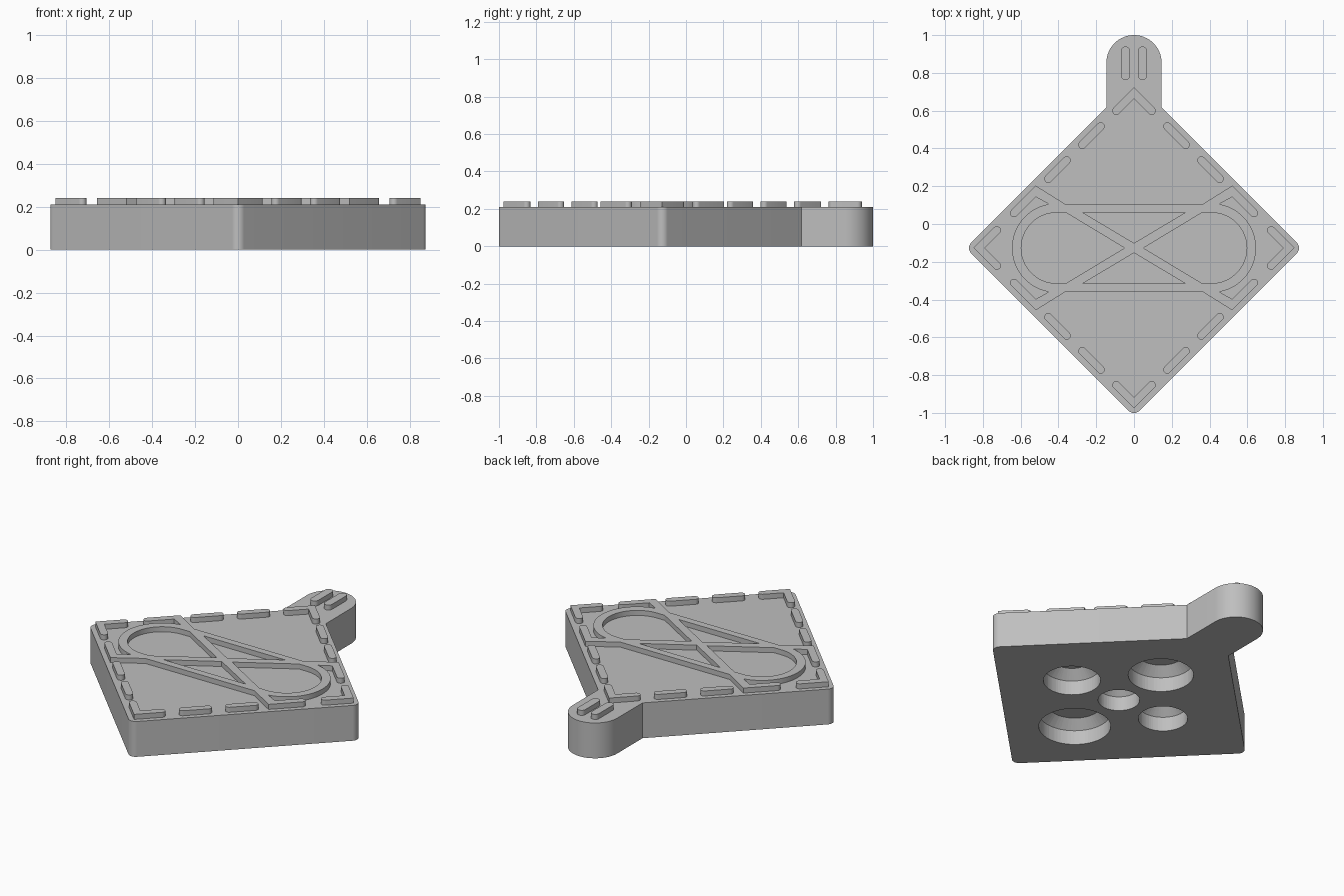
import bpy, bmesh
from math import sin, cos, radians, sqrt

if "Cube" in bpy.data.objects:
    bpy.data.objects.remove(bpy.data.objects["Cube"], do_unlink=True)

CY = -0.127            # centre of the diamond
HALF = 0.89            # half diagonal before rounding
BODY_TOP, RELIEF_TOP = 0.21, 0.24

grey = bpy.data.materials.new("plain_grey")
grey.use_nodes = True
grey.diffuse_color = (0.52, 0.52, 0.52, 1)
grey.node_tree.nodes["Principled BSDF"].inputs["Base Color"].default_value = (0.52, 0.52, 0.52, 1)


def arc(x, y, r, start, end, steps=12):
    angles = [radians(start + (end - start) * i / steps) for i in range(steps + 1)]
    return [(x + r * cos(a), y + r * sin(a)) for a in angles]


def mirror(points, sx=1, sy=1):
    return [(x * sx, y * sy) for x, y in points]


def turn(points, degrees):
    c, s = cos(radians(degrees)), sin(radians(degrees))
    return [(x * c - y * s, x * s + y * c) for x, y in points]


def evaluated_mesh(obj):
    graph = bpy.context.evaluated_depsgraph_get()
    return bpy.data.meshes.new_from_object(obj.evaluated_get(graph))


def add_object(name, data):
    obj = bpy.data.objects.new(name, data)
    bpy.context.collection.objects.link(obj)
    return obj


def smooth(obj):
    bpy.ops.object.select_all(action='DESELECT')
    obj.select_set(True)
    bpy.context.view_layer.objects.active = obj
    bpy.ops.object.shade_smooth_by_angle(angle=radians(30))


def plate(name, loops, bottom, top):
    """Extrude closed outlines; inner outlines become openings."""
    curve = bpy.data.curves.new(name, 'CURVE')
    curve.dimensions, curve.fill_mode = '2D', 'BOTH'
    curve.extrude = (top - bottom) / 2
    for loop in loops:
        spline = curve.splines.new('POLY')
        spline.points.add(len(loop) - 1)
        for point, (x, y) in zip(spline.points, loop):
            point.co = (x, y + CY, 0, 1)
        spline.use_cyclic_u = True
    temp = add_object("temp", curve)
    bpy.context.view_layer.update()
    mesh = evaluated_mesh(temp)
    bpy.data.objects.remove(temp, do_unlink=True)
    bm = bmesh.new()
    bm.from_mesh(mesh)
    bmesh.ops.translate(bm, verts=bm.verts, vec=(0, 0, (top + bottom) / 2))
    bmesh.ops.remove_doubles(bm, verts=bm.verts, dist=1e-5)
    bmesh.ops.dissolve_degenerate(bm, edges=bm.edges, dist=1e-6)
    bmesh.ops.recalc_face_normals(bm, faces=bm.faces)
    bm.to_mesh(mesh)
    bm.free()
    mesh.materials.clear()
    mesh.materials.append(grey)
    obj = add_object(name, mesh)
    smooth(obj)
    return obj


# Diamond body with rounded corners and a round-ended tab
R, W = 0.04, 0.146
corner = arc(HALF - R * sqrt(2), 0, R, -45, 45)
outline = (corner + [(W, HALF - W)] + arc(0, 1 - W - CY, W, 0, 180, 40)
           + [(-W, HALF - W)] + turn(corner, 180) + turn(corner, 270))
body = plate("body", [outline], 0, BODY_TOP)

# Five round pockets underneath, each with a chamfered ceiling
pockets = [(0, 0, 0.112), (0.33, 0, 0.154), (-0.31, 0, 0.133),
           (0, 0.352, 0.176), (0, -0.37, 0.194)]
bm = bmesh.new()
for x, y, r in pockets:
    rings = []
    for radius, z in ((r, -0.05), (r, 0.085), (r - 0.05, 0.135)):
        rings.append([bm.verts.new((px, py + CY, z))
                      for px, py in arc(x, y, radius, 0, 360, 64)[:-1]])
    for low, high in zip(rings, rings[1:]):
        for i in range(64):
            j = (i + 1) % 64
            bm.faces.new((low[i], low[j], high[j], high[i]))
    bm.faces.new(rings[0][::-1])
    bm.faces.new(rings[-1])
cutter_mesh = bpy.data.meshes.new("pocket_cutter")
bm.to_mesh(cutter_mesh)
bm.free()
cutter_mesh.materials.append(grey)
cutter = add_object("pocket_cutter", cutter_mesh)
cutter.hide_render = True
cut = body.modifiers.new("pockets", 'BOOLEAN')
cut.operation, cut.solver, cut.object = 'DIFFERENCE', 'EXACT', cutter
bpy.context.view_layer.update()
carved = evaluated_mesh(body)
body.modifiers.clear()
body.data = carved
bpy.data.objects.remove(cutter, do_unlink=True)
smooth(body)


def relief(name, loops):
    return plate(name, loops, BODY_TOP - 0.004, RELIEF_TOP)


# Raised border: corner chevrons and rounded dashes
LINE, DASH_R = 0.82, 0.021


def dash_end(x, flip=False):
    a = 225 if flip else 45
    return arc(x, LINE - x, DASH_R, a, a - 180)


tip = DASH_R * sqrt(2)
arm = dash_end(0.094)
chevron = [(0, LINE + tip)] + arm + [(0, LINE - tip)] + mirror(arm, sx=-1)[::-1]
for i, side in enumerate(("back", "right", "front", "left")):
    relief(side + "_corner_chevron", [turn(chevron, 90 * i)])

for x in (0.176, 0.356):
    dash = dash_end(x + 0.098) + dash_end(x, True)
    for sx in (1, -1):
        for sy in (1, -1):
            relief("border_dash", [mirror(dash, sx, sy)])

# Raised crossed loop with diagonal struts joined to border dashes
CX = 0.41
quarter = ([(0.36, 0.23), (0.52, LINE + tip - 0.52)] + dash_end(0.636)
           + [(0.52, LINE - tip - 0.52)] + arc(CX, 0, 0.236, 80, 0, 24))
half = quarter + mirror(quarter[:-1], sy=-1)[::-1]
rim = half + mirror(half, -1, -1)
teardrop = [(0.05, 0), (0.36, 0.187)] + arc(CX, 0, 0.187, 90, -90, 40) + [(0.36, -0.187)]
triangle = [(-0.27, 0.187), (0.27, 0.187), (0, 0.026)]
relief("crossed_loop", [rim, teardrop, mirror(teardrop, sx=-1),
                        triangle, mirror(triangle, sy=-1)])

# Two raised bars on the tab
for side, x in (("left", 0.045), ("right", -0.045)):
    bar = arc(x, 0.916 - CY, 0.024, 0, 180) + arc(x, 0.786 - CY, 0.024, 180, 360)
    relief(side + "_tab_bar", [bar])
